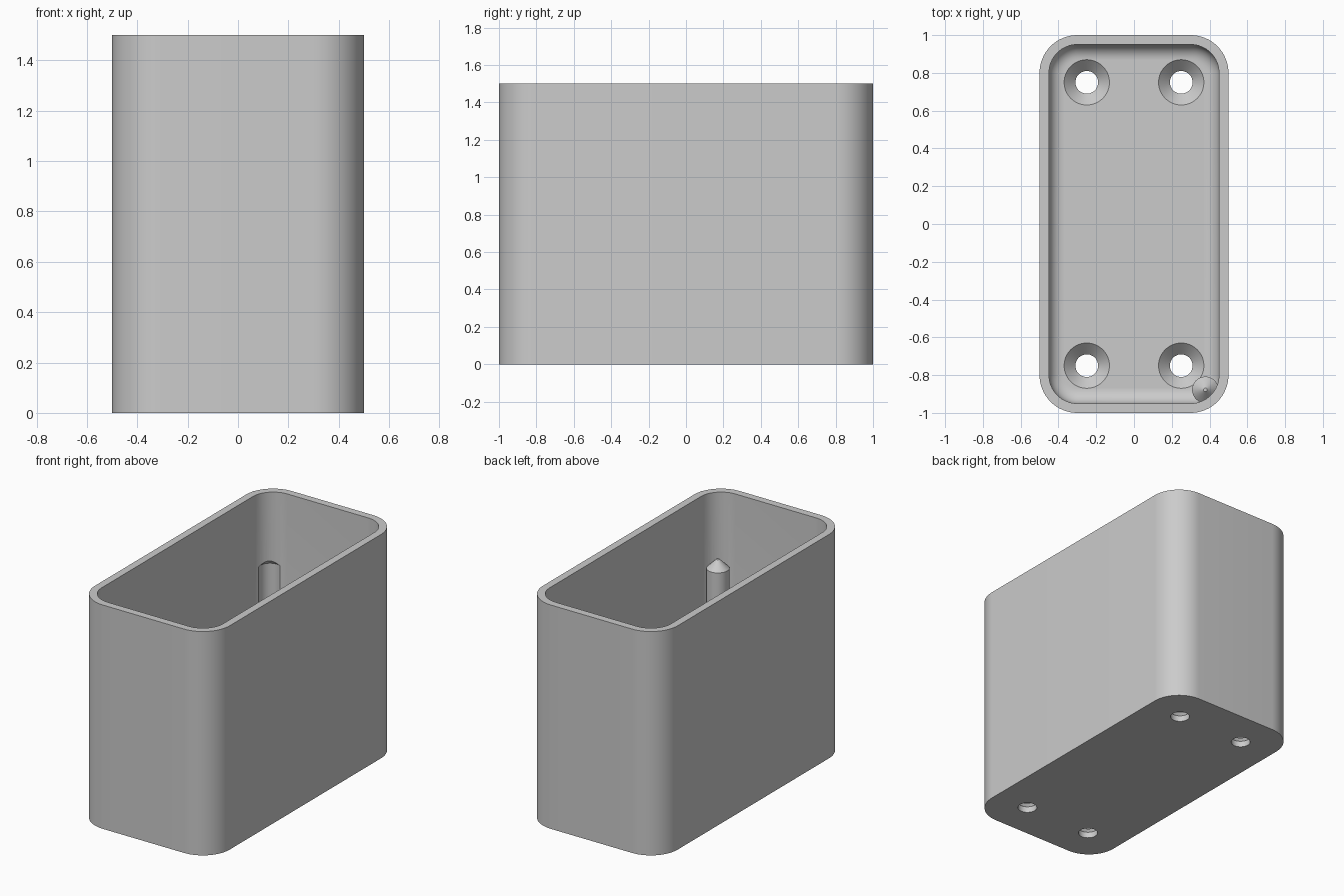
import bpy, bmesh
from math import sin, cos, pi

cube = bpy.data.objects.get("Cube")
if cube:
    bpy.data.objects.remove(cube, do_unlink=True)

HALF_X, HALF_Y, HEIGHT = 0.5, 1.0, 1.5
WALL, FLOOR, CORNER, FILLET = 0.05, 0.10, 0.20, 0.08
SEGS = 16

grey = bpy.data.materials.new("plain grey")
grey.use_nodes = True
color = (0.6, 0.6, 0.6, 1)
grey.diffuse_color = color
grey.node_tree.nodes["Principled BSDF"].inputs["Base Color"].default_value = color


def rounded_loop(bm, inset, z):
    """Rounded rectangle, moved inwards by inset."""
    r = CORNER - inset
    verts = []
    for quarter, (sx, sy) in enumerate([(1, 1), (-1, 1), (-1, -1), (1, -1)]):
        for i in range(SEGS + 1):
            a = (quarter + i / SEGS) * pi / 2
            verts.append(bm.verts.new((sx * (HALF_X - CORNER) + r * cos(a),
                                       sy * (HALF_Y - CORNER) + r * sin(a), z)))
    return verts


def circle_loop(bm, x, y, r, z, n=48):
    return [bm.verts.new((x + r * cos(2 * pi * i / n), y + r * sin(2 * pi * i / n), z))
            for i in range(n)]


def loft(bm, loops):
    """Join loops in order and close both ends."""
    for a, b in zip(loops, loops[1:]):
        for i in range(len(a)):
            j = (i + 1) % len(a)
            bm.faces.new((a[i], a[j], b[j], b[i]))
    bm.faces.new(loops[0][::-1])
    bm.faces.new(loops[-1])


def make_object(name, bm):
    bmesh.ops.recalc_face_normals(bm, faces=bm.faces[:])
    mesh = bpy.data.meshes.new(name)
    bm.to_mesh(mesh)
    bm.free()
    mesh.materials.append(grey)
    obj = bpy.data.objects.new(name, mesh)
    bpy.context.collection.objects.link(obj)
    return obj


# Open box with rounded corners and a filleted floor
bm = bmesh.new()
section = [(0, 0), (0, HEIGHT), (WALL, HEIGHT)]
for i in range(9):
    a = i / 8 * pi / 2
    section.append((WALL + FILLET * (1 - cos(a)), FLOOR + FILLET * (1 - sin(a))))
loft(bm, [rounded_loop(bm, inset, z) for inset, z in section])
box = make_object("open_box", bm)

# Countersunk screw holes and shallow corner pockets
hole = [(0.06, -0.1), (0.06, 0.04), (0.14, 0.12)]
pocket = [(0.07, 0.25), (0.07, 1.01), (0.01, 1.07)]
axis = (CORNER - WALL - 0.04) * cos(pi / 4)
holes, pockets = bmesh.new(), bmesh.new()
for sx in (-1, 1):
    for sy in (-1, 1):
        loft(holes, [circle_loop(holes, sx * 0.25, sy * 0.75, r, z) for r, z in hole])
        px = sx * (HALF_X - CORNER + axis)
        py = sy * (HALF_Y - CORNER + axis)
        loft(pockets, [circle_loop(pockets, px, py, r, z) for r, z in pocket])

bpy.context.view_layer.objects.active = box
for name, cut in (("screw_hole_cutter", holes), ("corner_pocket_cutter", pockets)):
    cutter = make_object(name, cut)
    cutter.hide_render = True
    mod = box.modifiers.new(name, "BOOLEAN")
    mod.operation = "DIFFERENCE"
    mod.solver = "EXACT"
    mod.object = cutter
    bpy.ops.object.modifier_apply(modifier=mod.name)
    bpy.data.objects.remove(cutter, do_unlink=True)

# Smooth curves, sharp rims
bpy.ops.object.select_all(action="DESELECT")
box.select_set(True)
bpy.ops.object.shade_smooth_by_angle(angle=pi / 6)
